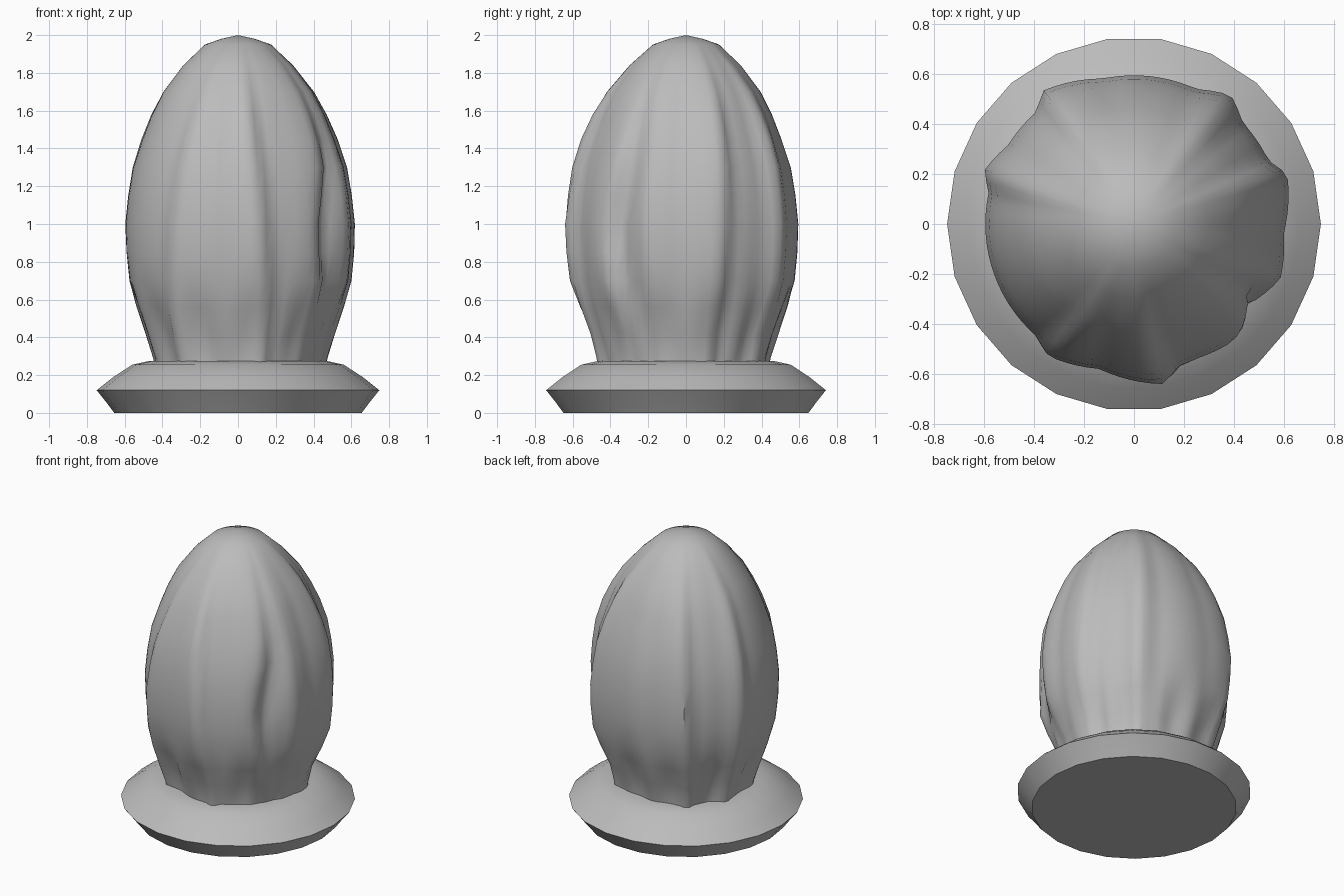
import bpy, bmesh, math

if "Cube" in bpy.data.objects:
    bpy.data.objects.remove(bpy.data.objects["Cube"])

grey = bpy.data.materials.new("plain_grey")
grey.use_nodes = True
grey.diffuse_color = (0.5, 0.5, 0.5, 1)
grey.node_tree.nodes["Principled BSDF"].inputs["Base Color"].default_value = (0.5, 0.5, 0.5, 1)


def lathe(name, profile, sides, shape=None, angle=40):
    """Spin (radius, z) points into a closed solid; shape(angle, z) is added to the radius."""
    bm = bmesh.new()
    rings = []
    for r, z in profile:
        if r == 0:
            rings.append([bm.verts.new((0, 0, z))] * sides)
            continue
        ring = []
        for i in range(sides):
            a = math.tau * i / sides
            rr = r + (shape(a, z) if shape else 0)
            ring.append(bm.verts.new((rr * math.cos(a), rr * math.sin(a), z)))
        rings.append(ring)
    for low, high in zip(rings, rings[1:]):
        for i in range(sides):
            j = (i + 1) % sides
            corners = list(dict.fromkeys((low[i], low[j], high[j], high[i])))
            bm.faces.new(corners)
    bmesh.ops.recalc_face_normals(bm, faces=bm.faces)
    mesh = bpy.data.meshes.new(name)
    bm.to_mesh(mesh)
    bm.free()
    mesh.materials.append(grey)
    obj = bpy.data.objects.new(name, mesh)
    bpy.context.collection.objects.link(obj)
    bpy.ops.object.select_all(action="DESELECT")
    obj.select_set(True)
    bpy.context.view_layer.objects.active = obj
    bpy.ops.object.shade_smooth_by_angle(angle=math.radians(angle))
    return obj


# Petal edges: direction, twist per unit height, height, clockwise width, anticlockwise width
RIDGES = [(18, 4, 0.05, 24, 7), (53, 2, 0.05, 10, 12), (124, -3, 0.05, 22, 7),
          (160, 3, 0.04, 12, 8), (237, 9, 0.035, 8, 20), (280, -7, 0.055, 24, 8),
          (318, 5, 0.03, 22, 8), (340, -4, 0.03, 8, 20)]


def petals(a, z):
    deg = math.degrees(a)
    fade = min(1, max(0, (1.92 - z) / 0.45))
    total = 0
    for centre, twist, height, cw, ccw in RIDGES:
        d = (deg - centre - twist * (z - 1) + 180) % 360 - 180
        width = ccw if d > 0 else cw
        total = max(total, height * max(0, 1 - abs(d) / width))
    # Deep hollow between two petals at the front left
    d = (deg - 329 - 8 * math.sin(5 * z) + 180) % 360 - 180
    hollow = 0.07 * math.exp(-(d / 6) ** 2 - ((z - 1.0) / 0.3) ** 2)
    # Gathered folds near the foot
    folds = 0.02 * math.cos(11 * a) * max(0, 1 - abs(z - 0.42) / 0.3)
    return total * fade - hollow + folds


# Bud
lathe("bud", [(0, 0.2), (0.43, 0.2), (0.44, 0.29), (0.475, 0.42), (0.53, 0.56), (0.575, 0.7),
              (0.59, 0.85), (0.595, 1.0), (0.58, 1.15), (0.555, 1.3), (0.505, 1.45),
              (0.455, 1.58), (0.395, 1.7), (0.29, 1.84), (0.175, 1.95), (0.09, 1.98), (0, 2.0)],
      90, petals, 45)

# Base
lathe("base", [(0, 0), (0.655, 0), (0.7, 0.06), (0.748, 0.12), (0.66, 0.19), (0.56, 0.255),
               (0.47, 0.275), (0, 0.275)], 22, None, 40)
